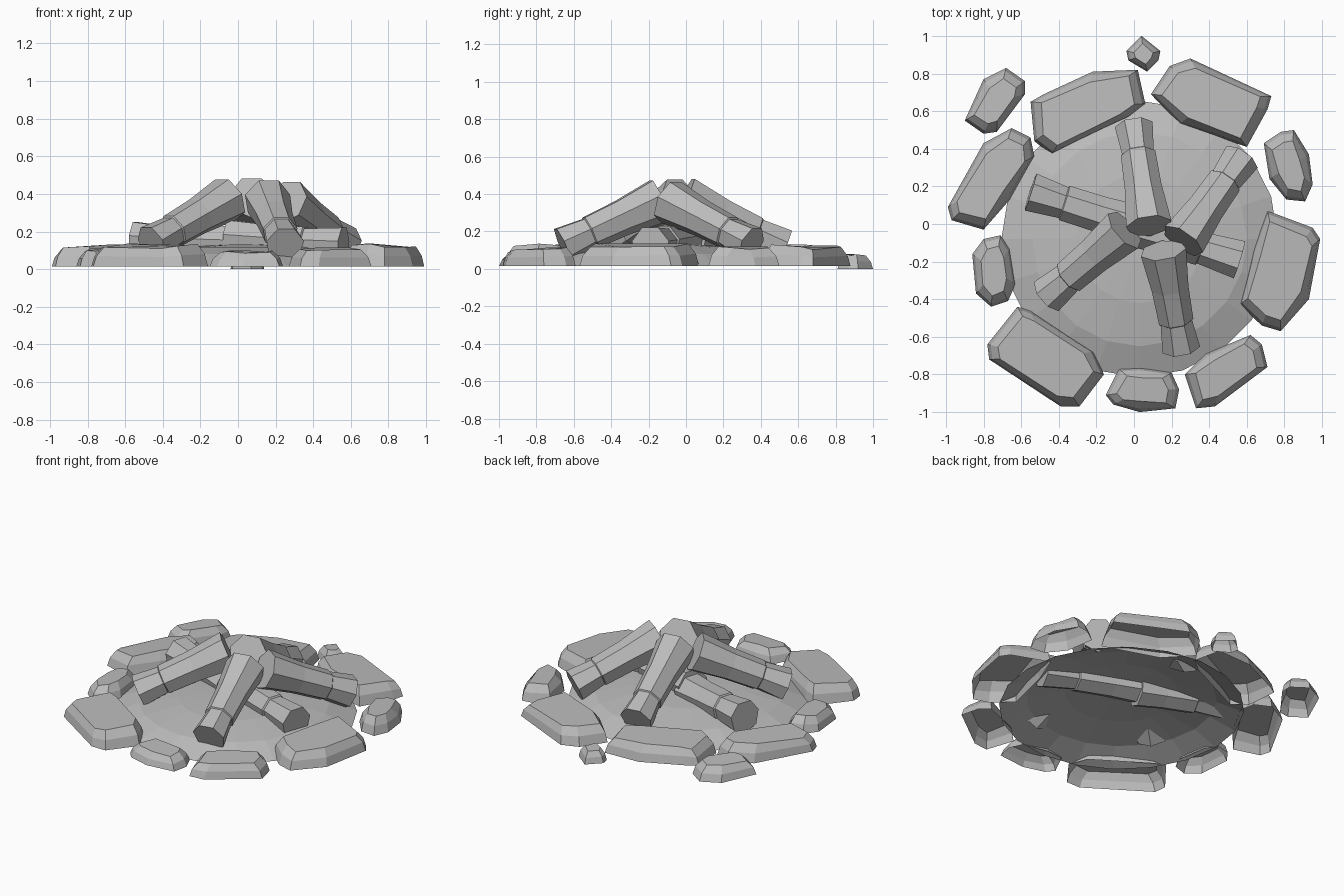
import bpy, bmesh, math
from mathutils import Vector

if "Cube" in bpy.data.objects:
    bpy.data.objects.remove(bpy.data.objects["Cube"])

grey = bpy.data.materials.new("stone_grey")
grey.diffuse_color = (0.5, 0.5, 0.5, 1)
grey.use_nodes = True
grey.node_tree.nodes["Principled BSDF"].inputs["Base Color"].default_value = grey.diffuse_color


def make(name, rings, cap_start=True):
    """Skin a stack of equally sized point rings into a flat-shaded mesh."""
    bm = bmesh.new()
    rows = [[bm.verts.new(p) for p in ring] for ring in rings]
    n = len(rows[0])
    for a, b in zip(rows, rows[1:]):
        for i in range(n):
            j = (i + 1) % n
            bm.faces.new((a[i], a[j], b[j], b[i]))
    bm.faces.new(rows[-1])
    if cap_start:
        bm.faces.new(rows[0][::-1])
    bmesh.ops.recalc_face_normals(bm, faces=bm.faces)
    mesh = bpy.data.meshes.new(name)
    bm.to_mesh(mesh)
    bm.free()
    mesh.materials.append(grey)
    bpy.context.collection.objects.link(bpy.data.objects.new(name, mesh))


# Ground mound: shallow dome, open underneath
def circle(r, z, n=20):
    return [(0.03 + r * math.cos(math.tau * i / n),
             -0.08 + r * math.sin(math.tau * i / n), z) for i in range(n)]


make("ground_mound", [circle(0.735, 0.015), circle(0.57, 0.08),
                      circle(0.34, 0.118), circle(0.12, 0.13)], cap_start=False)


# Logs: seven-sided, with a narrow neck and step near the outer end
def log(name, outer, inner, profile):
    outer, inner = Vector(outer), Vector(inner)
    axis = (inner - outer).normalized()
    side = axis.cross(Vector((0, 0, 1))).normalized()
    up = side.cross(axis)
    rings = []
    for t, r in profile:
        c = outer.lerp(inner, t)
        rings.append([c + side * r * math.cos(math.tau * (i + 0.25) / 7)
                      + up * r * math.sin(math.tau * (i + 0.25) / 7) for i in range(7)])
    make(name, rings)


LEANING = [(0, 0.104), (0.275, 0.087), (0.285, 0.095), (0.62, 0.101), (1, 0.125)]
LYING = [(0, 0.106), (0.33, 0.088), (0.34, 0.098), (0.7, 0.1), (1, 0.112)]
log("back_log", (0.0, 0.52, 0.12), (0.08, -0.01, 0.38), LEANING)
log("right_log", (0.57, 0.35, 0.13), (0.26, -0.09, 0.36), LEANING)
log("left_log", (-0.46, -0.38, 0.135), (-0.05, -0.03, 0.375), LEANING)
log("front_log", (0.25, -0.66, 0.128), (0.155, -0.14, 0.37), LEANING)
log("lying_log_left", (-0.55, 0.17, 0.155), (-0.02, 0.0, 0.13), LYING)
log("lying_log_right", (0.56, -0.19, 0.125), (-0.05, 0.0, 0.16), LYING)


# Hearth stones: open-bottomed, irregular outlines drawn in to a smaller top
# that slopes down towards the outside of the circle
def stone(name, height, outline, base=0.015, inset=0.058):
    pts = [Vector((x, y, 0)) for x, y in outline]
    c = sum(pts, Vector()) / len(pts)
    outward = c.normalized()
    rings = []
    for f, d in ((0, 0), (0.55, 0.3 * inset), (1, inset)):
        ring = []
        for i, p in enumerate(pts):
            v = c - p
            q = p + v.normalized() * min(d, 0.6 * v.length)
            drop = 0.13 * max(0, (q - c).dot(outward)) + (0.008 if i % 3 == 0 else 0)
            q.z = base + f * (height - base - drop)
            ring.append(q)
        rings.append(ring)
    make(name, rings, cap_start=False)


stone("back_left_stone", 0.13, [(-0.55, 0.65), (-0.48, 0.69), (-0.22, 0.81), (0.02, 0.82),
                                (0.06, 0.64), (-0.02, 0.57), (-0.44, 0.37), (-0.53, 0.44)])
stone("back_right_stone", 0.13, [(0.09, 0.69), (0.19, 0.84), (0.3, 0.88), (0.73, 0.68),
                                 (0.71, 0.61), (0.6, 0.41), (0.24, 0.53)])
stone("far_left_stone", 0.115, [(-0.9, 0.55), (-0.8, 0.77), (-0.68, 0.83), (-0.58, 0.76),
                                (-0.58, 0.69), (-0.73, 0.49), (-0.8, 0.48)])
stone("left_stone", 0.13, [(-0.99, 0.09), (-0.8, 0.43), (-0.65, 0.51), (-0.55, 0.46),
                           (-0.53, 0.36), (-0.66, 0.13), (-0.8, -0.03), (-0.97, 0.02)])
stone("small_left_stone", 0.11, [(-0.86, -0.16), (-0.8, -0.08), (-0.71, -0.06), (-0.66, -0.13),
                                 (-0.63, -0.32), (-0.67, -0.41), (-0.76, -0.44), (-0.84, -0.37)])
stone("front_left_stone", 0.135, [(-0.78, -0.64), (-0.62, -0.44), (-0.55, -0.46), (-0.21, -0.68),
                                  (-0.16, -0.8), (-0.29, -0.97), (-0.39, -0.97), (-0.77, -0.72)])
stone("front_stone", 0.1, [(-0.15, -0.91), (-0.08, -0.77), (0.03, -0.76), (0.2, -0.79),
                           (0.24, -0.88), (0.22, -0.98), (0.03, -1.0), (-0.11, -0.96)])
stone("front_right_stone", 0.115, [(0.27, -0.8), (0.38, -0.69), (0.62, -0.59), (0.68, -0.64),
                                   (0.71, -0.76), (0.43, -0.97), (0.33, -0.98)])
stone("right_stone", 0.135, [(0.56, -0.43), (0.63, -0.13), (0.71, 0.07), (0.95, -0.02),
                             (0.99, -0.08), (0.93, -0.4), (0.78, -0.57), (0.68, -0.54)])
stone("far_right_stone", 0.12, [(0.69, 0.43), (0.78, 0.49), (0.85, 0.5), (0.93, 0.37),
                                (0.95, 0.21), (0.91, 0.12), (0.81, 0.13), (0.72, 0.24)])
stone("pebble", 0.08, [(-0.04, 0.92), (0.04, 1.0), (0.14, 0.92), (0.13, 0.87),
                       (0.07, 0.81), (-0.03, 0.87)], base=0, inset=0.04)
